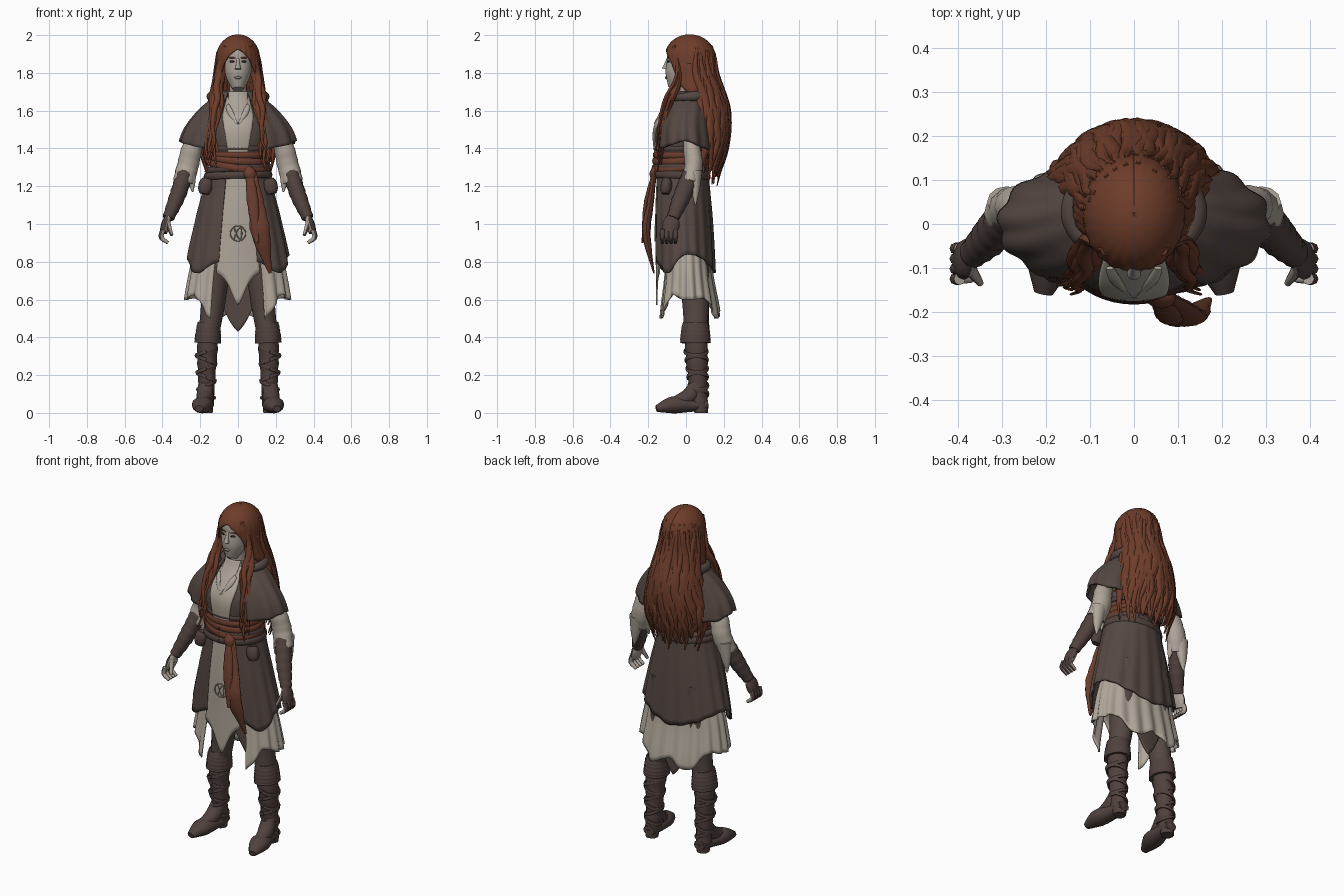
import bpy, bmesh, random
from math import sin, cos, pi, radians, sqrt
from mathutils import Vector

random.seed(4)
cube = bpy.data.objects.get("Cube")
if cube:
    bpy.data.objects.remove(cube)


def material(name, red, green, blue):
    mat = bpy.data.materials.new(name)
    mat.use_nodes = True
    mat.diffuse_color = (red, green, blue, 1)
    shader = next(node for node in mat.node_tree.nodes if node.type == 'BSDF_PRINCIPLED')
    shader.inputs["Base Color"].default_value = mat.diffuse_color
    return mat


HAIR = material("auburn hair", .155, .046, .023)
RUST = material("rust cloth", .14, .045, .026)
COAT = material("brown cloth", .09, .064, .055)
LEATHER = material("dark leather", .08, .054, .047)
LINEN = material("cream linen", .43, .38, .32)
SKIN = material("pale skin", .41, .36, .31)
DARK = material("dark detail", .03, .02, .02)
TAUPE = material("muted taupe", .27, .21, .18)
ACROSS, UPWARD = Vector((0, 1, 0)), Vector((0, 0, 1))


def curve(values, t):
    """Smooth blend through evenly spaced numbers or vectors."""
    last = len(values) - 1
    if not last:
        return values[0]
    i = min(int(t * last), last - 1)
    f = t * last - i
    a, b, c, d = (values[min(max(i + k, 0), last)] for k in (-1, 0, 1, 2))
    return (b + (c - a) * (f / 2) + (a * 2 - b * 5 + c * 4 - d) * (f * f / 2)
            + (b * 3 - a - c * 3 + d) * (f ** 3 / 2))


def profile(top, bottom, widths, depths, centres):
    """Body outline: half width, half depth and centre at any height."""
    def outline(z):
        t = min(max((top - z) / (top - bottom), 0), 1)
        return curve(widths, t), curve(depths, t), curve(centres, t)
    return outline


def build(name, grids, mat, closed=True, mirror=False, thick=0, outer=None):
    verts, faces = [], []
    for rows in grids:
        base, n = len(verts), len(rows[0])
        verts += [tuple(point) for row in rows for point in row]
        for i in range(len(rows) - 1):
            for j in range(n if closed else n - 1):
                k, m = base + i * n, (j + 1) % n
                faces.append((k + j, k + m, k + n + m, k + n + j))
        if closed:
            faces += [tuple(range(base, base + n)), tuple(range(len(verts) - n, len(verts)))]
    mesh = bpy.data.meshes.new(name)
    mesh.from_pydata(verts, [], faces)
    if closed:
        bm = bmesh.new()
        bm.from_mesh(mesh)
        bmesh.ops.recalc_face_normals(bm, faces=bm.faces)
        bm.to_mesh(mesh)
        bm.free()
    mesh.materials.append(mat)
    if outer:
        mesh.materials.append(outer)
        for face in mesh.polygons:
            face.material_index = int(face.normal.x > .25)
    mesh.shade_smooth()
    mesh.set_sharp_from_angle(angle=radians(50))
    obj = bpy.data.objects.new(name, mesh)
    bpy.context.scene.collection.objects.link(obj)
    if thick:
        solid = obj.modifiers.new("thickness", 'SOLIDIFY')
        solid.thickness, solid.offset = thick, 0
    if mirror:
        obj.modifiers.new("mirror", 'MIRROR')


def tube(path, widths, depth=1, ref=ACROSS, sides=12, rings=18, ripple=0):
    """Oval rings along a path, with widths spread evenly along it."""
    points, rows = [Vector(p) for p in path], []
    spine = [curve(points, i / rings) for i in range(rings + 1)]
    for i, middle in enumerate(spine):
        way = (spine[min(i + 1, rings)] - spine[max(i - 1, 0)]).normalized()
        side = way.cross(ref).normalized()
        size = curve(widths, i / rings) * (1 + ripple * (i % 3 - 1))
        angles = [2 * pi * j / sides for j in range(sides)]
        rows.append([middle + side * size * cos(a) + side.cross(way) * size * depth * sin(a) for a in angles])
    return rows


def on_body(outline, angle, z, lift=0.0):
    """Point on an outline, with the angle measured from the front."""
    width, depth, centre = outline(z)
    return Vector(((width + lift) * sin(angle), centre - (depth + lift) * cos(angle), z))


def wrap(name, outline, top, hem, near, far, mat, fold=0, waves=14, ease=1, thick=.008, jag=0):
    """Cloth around the body; the hem heights spread evenly from near to far."""
    first, final = (near, 360 - near) if near else (-far, far)
    columns, count, rows = 120, 18, []
    for i in range(count + 1):
        t, row = (i / count) ** ease, []
        for j in range(columns + 1):
            turn = first + (final - first) * j / columns
            a, from_front = radians(turn), abs((turn + 180) % 360 - 180)
            low = curve(hem, (from_front - near) / (far - near)) + jag * sin(23 * a)
            z = top + (low - top) * t
            row.append(on_body(outline, a, z, fold * t * sin(waves * a)))
        rows.append(row)
    build(name, [rows], mat, closed=False, thick=thick)


# Torso with shirt front and open neckline
torso = profile(1.7, .8, (.06, .165, .145, .16, .17, .16), (.06, .13, .125, .125, .12, .1), (.01, -.03, -.03, -.02, 0, .02))
wrap("vest", torso, 1.65, (.8,), 0, 180, COAT)


def chest_plate(name, top, bottom, halves, lift, mat):
    rows = []
    for i in range(19):
        z, half = top + (bottom - top) * i / 18, curve(halves, i / 18)
        width, depth, centre = (value + lift for value in torso(z))
        across = [half * (j / 8 - 1) for j in range(17)]
        rows.append([(x, centre - lift - depth * sqrt(max(0, 1 - (x / width) ** 2)), z) for x in across])
    build(name, [rows], mat, closed=False, thick=.006)


chest_plate("shirt_front", 1.67, 1.36, (.06, .08, .065, .05), .007, LINEN)
chest_plate("open_neckline", 1.7, 1.53, (.05, .045, .001), .011, SKIN)
collar = [(x, torso(z)[2] - torso(z)[1] - .01, z) for x, z in ((.055, 1.63), (.04, 1.59), (.005, 1.53))]
build("shirt_collar", [tube(collar, (.01, .015, .004), depth=.5)], LINEN, mirror=True)

# Coat skirt, front panel, underskirt and lining
coat = profile(1.3, .5, (.16, .22, .275, .29), (.135, .15, .155, .155), (-.02, 0))
panel = profile(1.3, .5, (.15, .21, .265, .28), (.13, .145, .15, .155), (-.02, 0))
under = profile(1, .5, (.19, .25, .285), (.12, .13, .165), (0, .01))
wrap("coat_skirt", coat, 1.3, (.8, .74, .83, .83, .78, .74), 22, 180, COAT, fold=.005, waves=17)
wrap("front_panel", panel, 1.3, (.57, .69, .74), 0, 25, LINEN)
wrap("underskirt", under, 1, (.5, .62, .6, .6, .6, .5, .55), 30, 180, LINEN, fold=.008, waves=19)
wrap("skirt_lining", profile(.9, .4, (.18, .2), (.09, .1), (.02,)), .9, (.7, .43), 130, 180, COAT)


def circle(count):
    return [2 * pi * j / count for j in range(count + 1)]


ring = [(.04 * cos(a), -.164, .95 + .04 * sin(a)) for a in circle(24)]
star = [(.02 * cos(2 * a), -.164, .95 + .03 * sin(3 * a)) for a in circle(24)]
build("panel_emblem", [tube(path, (.003,), sides=6, rings=48) for path in (ring, star)], TAUPE)


# Sash, belts, knot, hanging tails and pouches
def band(z, tilt, lift, height):
    path = [on_body(torso, a, z, lift) + UPWARD * tilt * (sin(a) + cos(a)) for a in circle(48)]
    return tube(path, (height * .6,), depth=1 / .6, ref=UPWARD, sides=10, rings=48)


build("waist_sash", [band(1.365, 0, .008, .018), band(1.345, -.012, .012, .02), band(1.315, -.02, .016, .02)], RUST)
build("belts", [band(1.255, .005, .02, .02), band(1.29, .01, .015, .018), band(1.4, 0, .003, .014)], LEATHER)
build("sash_knot", [tube([(.045, -.16, 1.31), (.075, -.175, 1.23)], (.01, .035, .015), depth=.7)], RUST)
build("sash_tails", [
    tube([(.07, -.165, 1.28), (.1, -.19, 1.1), (.12, -.21, .95), (.17, -.17, .74)],
         (.025, .04, .05, .008), depth=.45, ripple=.04),
    tube([(.06, -.17, 1.27), (.08, -.21, 1.1), (.1, -.23, .9)], (.02, .03, .01), depth=.5, ripple=.04)], RUST)
build("hip_pouches", [tube([(.165, -.1, 1.24), (.18, -.11, 1.16)], (.025, .036, .036, .025), depth=.8)], LEATHER, mirror=True)

# Shoulder cape and cowl
cape = profile(1.7, 1.4, (.1, .205, .28, .31), (.08, .12, .14, .15), (.03, 0, 0))
wrap("shoulder_cape", cape, 1.7, (1.4, 1.42, 1.44, 1.41, 1.39, 1.38), 30, 180, COAT, fold=.006, thick=.012)
cowl = [on_body(cape, radians(turn), 1.66, .005) + UPWARD * .02 * sin(radians(turn / 2)) for turn in range(35, 326, 10)]
build("cowl", [tube(cowl, (.02, .03, .03, .02), ref=UPWARD, rings=40)], COAT)

# Sleeves, bracers and hands
build("sleeves", [
    tube([(.19, .02, 1.5), (.24, .03, 1.41), (.265, .04, 1.31), (.29, .02, 1.22)], (.03, .052, .057, .055), depth=.85, ripple=.02),
    tube([(.29, .05, 1.28), (.31, .05, 1.1)], (.045, .03, .004), depth=.8),
    tube([(.25, .03, 1.28), (.24, .01, 1.17)], (.03, .02, .004))], LINEN, mirror=True)
build("bracers", [tube([(.28, .03, 1.27), (.32, -.02, 1.15), (.37, -.07, 1.03)], (.043, .043, .03), depth=1.1, ripple=.04)],
      LEATHER, mirror=True)
hand = [tube([(.37, -.07, 1.04), (.395, -.088, .955)], (.016, .024, .02), depth=1.9)]
for finger in range(4):
    y = -.125 + .023 * finger
    hand.append(tube([(.397, y, .97), (.406, y, .93), (.37, y, .9)], (.014, .013, .009), sides=8))
hand.append(tube([(.375, -.1, 1.01), (.35, -.135, .94)], (.016, .008), sides=8))
build("hands", hand, SKIN, mirror=True, outer=LEATHER)

# Legs and boots with wound straps
build("trousers", [tube([(.1, .03, .98), (.13, .05, .6), (.155, .05, .42)], (.09, .065, .055), depth=1.1)], COAT, mirror=True)
build("boot_shafts", [tube([(.16, .05, .42), (.17, .07, .04)], (.056, .053, .044, .042), depth=1.1, ripple=.035)],
      LEATHER, mirror=True)
build("boot_cuffs", [tube([(.155, .05, .48), (.16, .05, .37)], (.058, .064, .069, .07), depth=1.15, ripple=.015)],
      LEATHER, mirror=True)
straps = []
for k in range(6):
    z, lean = .1 + .045 * k, .02 * (-1) ** k
    reach = .045 + .002 * k
    straps.append(tube([(.168 + reach * sin(a), .068 - .003 * k - reach * 1.1 * cos(a), z + lean * sin(a)) for a in circle(24)],
                       (.007,), depth=1.5, ref=UPWARD, sides=6, rings=24))
build("boot_straps", straps, LEATHER, mirror=True)
build("boot_feet", [
    tube([(.167, .115, .045), (.172, .03, .042), (.19, -.07, .042), (.206, -.157, .022)],
         (.035, .045, .056, .022), depth=.8, ref=UPWARD),
    tube([(.17, .06, .15), (.175, .02, .09), (.19, -.06, .05)], (.04, .045, .035), rings=10),
    tube([(.17, .08, 0), (.17, .08, .05)], (.036, .04), rings=2)], LEATHER, mirror=True)

# Head, neck and face
build("head", [
    tube([(0, -.062, 1.715), (0, -.04, 1.78), (0, -.02, 1.85), (0, -.01, 1.92), (0, 0, 1.98)],
         (.03, .064, .074, .074, .02), depth=1.12, sides=32),
    tube([(0, .02, 1.6), (0, 0, 1.77)], (.06, .046, .046), sides=20),
    tube([(0, -.095, 1.88), (0, -.112, 1.82)], (.006, .01, .016))], SKIN)
build("eyes", [tube([(.02, -.1, 1.86), (.045, -.09, 1.86)], (.002, .006, .002))], DARK, mirror=True)
build("brows", [tube([(.01, -.1, 1.88), (.05, -.085, 1.88)], (.002, .004, .002))], HAIR, mirror=True)
build("lips", [tube([(-.02, -.104, 1.775), (.02, -.104, 1.775)], (.002, .008, .002))], TAUPE)

# Hair: rounded cap, back mass and wavy locks
fall = profile(2, 1.2, (.11, .118, .155, .195, .15), (.132, .132, .16, .15, .1), (.02, .03, .06, .06, .06))


def mane(z):
    width, depth, centre = fall(z)
    drop = min(1, (2 - z) / .12)
    dome = sqrt(drop * (2 - drop))
    return width * dome, depth * dome, centre


wrap("hair_cap", mane, 2, (1.925, 1.86, 1.7, 1.7, 1.7, 1.7), 0, 180, HAIR, fold=.002, waves=24, ease=2)
wrap("hair_back", mane, 1.85, (1.5, 1.35, 1.3, 1.27), 75, 180, HAIR, fold=.005, waves=26, jag=.035)
back, front, count = [], [], 46
for n in range(count):
    start, phase = 100 + 160 * (n + random.random()) / count, random.uniform(0, 6)
    begin, finish, path = random.uniform(1.75, 1.95), random.uniform(1.2, 1.45), []
    for k in range(9):
        a = radians(start + 5 * sin(k * 1.3 + phase))
        path.append(on_body(mane, a, begin + (finish - begin) * k / 8, .004))
    back.append(tube(path, (.006, .02, .02, .004), depth=.7, ref=Vector((sin(a), -cos(a), 0)), sides=8, rings=24))
build("back_locks", back, HAIR)
for side in (-1, 1):
    for n in range(-3, 4):
        phase, shorten, path = random.uniform(0, 6), random.uniform(0, .14), []
        strand = [Vector(p) for p in ((.06, -.06, 1.94), (.1, -.045, 1.75), (.12, -.12, 1.55), (.14, -.16, 1.27))]
        for k in range(11):
            t = k / 10
            x, y, z = curve(strand, t)
            sway = t * (.011 * n + .013 * sin(2 * k + phase))
            path.append((side * (x + sway), y + .01 * abs(n) * t, z + shorten * t))
        front.append(tube(path, (.018, .018, .015, .004), depth=.75, sides=8, rings=30))
build("front_locks", front, HAIR)
